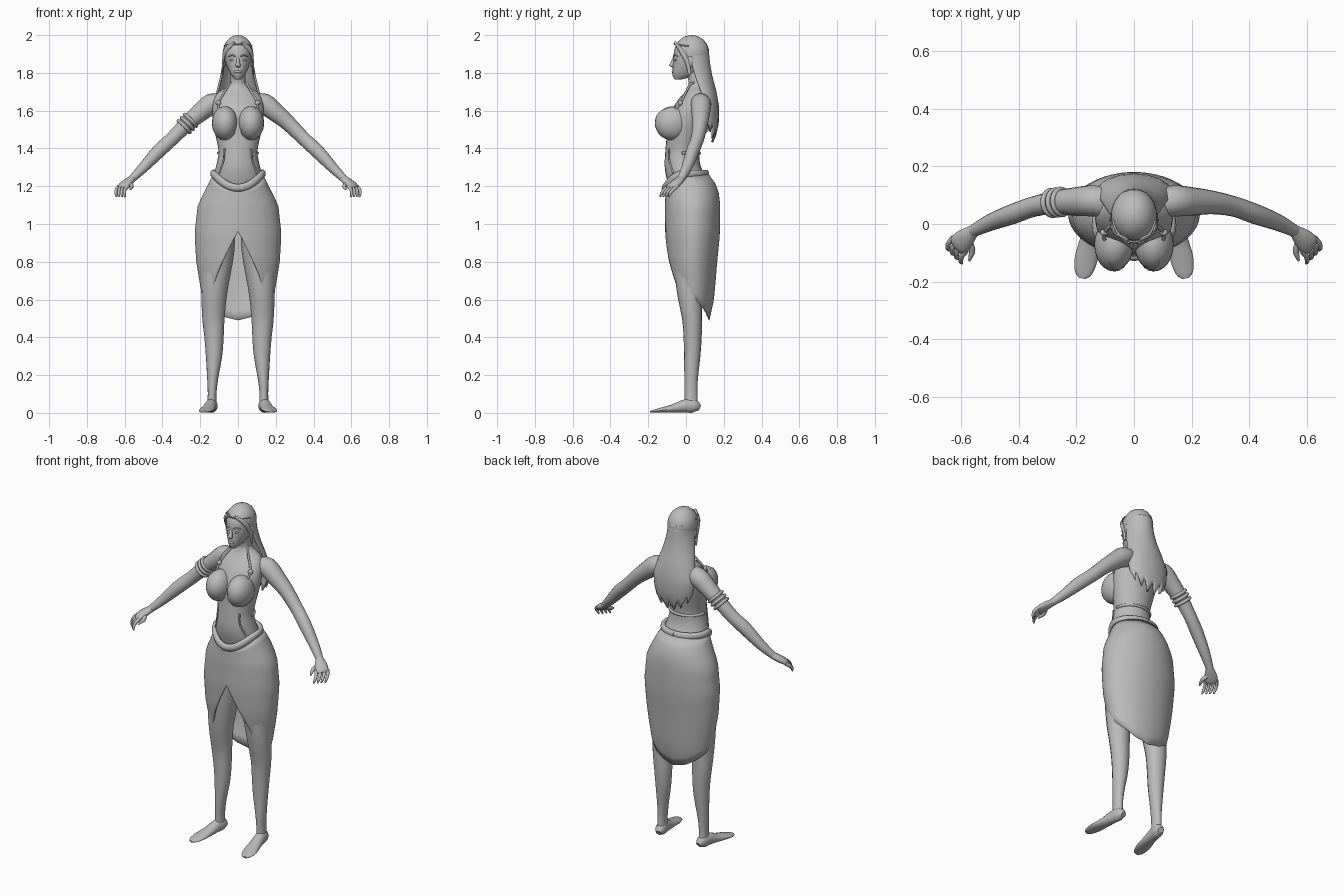
import bpy, bmesh, math
from mathutils import Vector

if "Cube" in bpy.data.objects:
    bpy.data.objects.remove(bpy.data.objects["Cube"])

grey = bpy.data.materials.new("plain_grey")
grey.use_nodes = True
grey.diffuse_color = (0.5, 0.5, 0.5, 1)
grey.node_tree.nodes["Principled BSDF"].inputs["Base Color"].default_value = (0.5, 0.5, 0.5, 1)
parts = []


def finish(name, bm, mirror=False, thickness=0):
    bmesh.ops.recalc_face_normals(bm, faces=bm.faces)
    mesh = bpy.data.meshes.new(name)
    bm.to_mesh(mesh)
    bm.free()
    mesh.materials.append(grey)
    obj = bpy.data.objects.new(name, mesh)
    bpy.context.collection.objects.link(obj)
    if mirror:
        mod = obj.modifiers.new("mirror", 'MIRROR')
        mod.use_mirror_merge = False
    if thickness:
        mod = obj.modifiers.new("thickness", 'SOLIDIFY')
        mod.thickness = thickness
    parts.append(obj)
    return obj


def smooth_path(points, steps):
    """Catmull-Rom resampling of position and both radii."""
    result = []
    last = len(points) - 1
    for i in range(last):
        a, b, c, d = (points[min(max(i + k, 0), last)] for k in (-1, 0, 1, 2))
        for s in range(steps):
            t = s / steps
            result.append([q + t / 2 * (r - p + t * (2*p - 5*q + 4*r - u + t * (3*q - p - 3*r + u)))
                           for p, q, r, u in zip(a, b, c, d)])
    return result + [list(points[-1])]


def sweep(name, points, mirror=False, level=False, sides=16, steps=3):
    """Skin elliptical rings (x, y, z, width, height) along a path."""
    path = smooth_path(points, steps)
    bm = bmesh.new()
    rings = []
    for i, (x, y, z, w, h) in enumerate(path):
        across, upward = Vector((1, 0, 0)), Vector((0, 1, 0))
        if not level:
            ahead = Vector(path[min(i + 1, len(path) - 1)][:3])
            along = (ahead - Vector(path[max(i - 1, 0)][:3])).normalized()
            across = along.cross(Vector((0, 0, 1))).normalized()
            upward = across.cross(along)
        angles = [math.tau * k / sides for k in range(sides)]
        rings.append([bm.verts.new(Vector((x, y, z)) + across * w * math.cos(a) + upward * h * math.sin(a))
                      for a in angles])
    for low, high in zip(rings, rings[1:]):
        for k in range(sides):
            j = (k + 1) % sides
            bm.faces.new((low[k], low[j], high[j], high[k]))
    bm.faces.new(rings[0])
    bm.faces.new(rings[-1])
    return finish(name, bm, mirror)


def cord(name, points, radius, mirror=False, steps=3):
    return sweep(name, [(*p, radius, radius) for p in points], mirror, sides=8, steps=steps)


def ball(name, centre, radii, mirror=False, cut=None):
    bm = bmesh.new()
    bmesh.ops.create_uvsphere(bm, u_segments=24, v_segments=16, radius=1)
    bmesh.ops.scale(bm, vec=radii, verts=bm.verts)
    bmesh.ops.translate(bm, vec=centre, verts=bm.verts)
    if cut:
        bmesh.ops.bisect_plane(bm, geom=bm.verts[:] + bm.edges[:] + bm.faces[:],
                               plane_co=cut[0], plane_no=cut[1], clear_outer=True)
    return finish(name, bm, mirror)


def lookup(table, key):
    """Linear interpolation in rows sorted by their first number."""
    key = min(max(key, table[0][0]), table[-1][0])
    for a, b in zip(table, table[1:]):
        if key <= b[0]:
            t = (key - a[0]) / (b[0] - a[0])
            return [p + t * (q - p) for p, q in zip(a[1:], b[1:])]


def drape(name, degrees, top, bottom, profile, rows, thickness):
    """Hang cloth or hair round a profile of (z, half width, middle y, half depth)."""
    bm = bmesh.new()
    columns = []
    for i, angle in enumerate(degrees):
        a = math.radians(angle)
        column = []
        for r in range(rows + 1):
            z = top(a) + (bottom(i, angle) - top(a)) * r / rows
            w, y, d = lookup(profile, z)
            column.append(bm.verts.new((w * math.sin(a), y - d * math.cos(a), z)))
        columns.append(column)
    for left, right in zip(columns, columns[1:]):
        for r in range(rows):
            bm.faces.new((left[r], right[r], right[r + 1], left[r + 1]))
    bmesh.ops.remove_doubles(bm, verts=bm.verts, dist=0.0001)
    return finish(name, bm, thickness=thickness)


# Torso, neck and head
sweep("torso", [(0, y, z, w, d) for y, z, w, d in (
    (.03, 1, .14, .11), (.035, 1.15, .15, .115), (0, 1.25, .13, .105), (-.018, 1.31, .115, .095),
    (-.02, 1.38, .103, .09), (-.012, 1.45, .115, .092), (0, 1.53, .13, .1), (.018, 1.6, .135, .095),
    (.04, 1.66, .128, .08), (.055, 1.7, .1, .06), (.055, 1.725, .06, .047), (.055, 1.75, .042, .041),
    (.045, 1.8, .04, .042), (.04, 1.85, .04, .04))], level=True, sides=24)
sweep("head", [(0, y, z, w, d) for y, z, w, d in (
    (-.042, 1.765, .014, .018), (-.008, 1.79, .037, .064), (.01, 1.83, .057, .08),
    (.018, 1.88, .069, .085), (.025, 1.93, .068, .084), (.028, 1.97, .05, .058),
    (.028, 1.99, .02, .025))], level=True, sides=24)
sweep("nose", [(0, -.06, 1.885, .007, .008), (0, -.07, 1.855, .01, .012), (0, -.075, 1.84, .014, .014),
               (0, -.066, 1.828, .008, .006)], level=True, sides=8)
ball("lips", (0, -.065, 1.806), (.02, .011, .008))
ball("eye", (.03, -.056, 1.868), (.014, .007, .006), True)
cord("eyebrow", [(.014, -.066, 1.888), (.032, -.059, 1.894), (.05, -.043, 1.887)], .004, True)
ball("ear", (.074, .025, 1.86), (.01, .018, .03), True)

# Hair: cap, long back and face locks
ball("hair_cap", (0, .03, 1.905), (.08, .093, .095), cut=((0, -.06, 1.95), (0, -.15, -.09)))


def hair_tip(i, angle):
    spike = abs(i % 6 - 3) * .02
    return 1.43 + spike + .06 * abs(math.sin(math.radians(angle))) ** 3


drape("long_hair", [90 + 5 * i for i in range(37)], lambda a: 1.93, hair_tip, [
    (1.43, .085, .125, .02), (1.47, .1, .12, .04), (1.54, .125, .11, .065), (1.62, .135, .105, .07),
    (1.7, .115, .08, .082), (1.78, .095, .05, .09), (1.85, .082, .03, .097), (1.93, .075, .03, .09)],
    12, .012)
sweep("face_lock", [(.02, -.058, 1.96, .006, .008), (.066, -.028, 1.92, .008, .014),
                    (.078, .005, 1.86, .006, .012), (.08, .02, 1.79, .004, .008)], True, sides=8)
cord("circlet", [(.075 * math.sin(a), .03 - .092 * math.cos(a), 1.94 + .012 * math.cos(a))
                 for a in (math.radians(d) for d in range(-80, 81, 20))], .004)

# Bust and halter top
ball("bust", (.068, -.072, 1.535), (.066, .089, .088), True)
ball("halter_cup", (.068, -.072, 1.535), (.07, .093, .092), True, ((0, 0, 1.46), (-.16, 0, .1)))
cord("halter_strap", [(.095, -.075, 1.59), (.104, -.03, 1.64), (.062, .008, 1.715), (.042, .035, 1.747),
                      (0, .1, 1.745)], .006, True)
ball("strap_ring", (.104, -.03, 1.64), (.014, .012, .014), True)
cord("bodice_seam", [(.072, -.088, 1.4), (.076, -.09, 1.34), (.1, -.068, 1.27)], .005, True)
cord("back_band", [(.104 * math.sin(a), -.02 - .092 * math.cos(a), 1.375)
                   for a in (math.radians(d) for d in range(90, 271, 15))], .008)

# Arms and hands
sweep("arm", [(.08, .07, 1.64, .05, .045), (.14, .08, 1.635, .054, .056), (.2, .078, 1.59, .05, .049),
              (.27, .075, 1.53, .041, .041), (.35, .06, 1.45, .035, .037), (.42, .035, 1.385, .035, .037),
              (.5, .005, 1.3, .029, .028), (.565, -.028, 1.235, .02, .019)], True)
sweep("palm", [(.555, -.022, 1.243, .02, .019), (.585, -.048, 1.22, .034, .02),
               (.608, -.072, 1.2, .037, .017), (.617, -.08, 1.19, .03, .01)], True)
for finger in range(4):
    o = (finger - 1.5) * .015
    sweep("finger", [(.605 + o, -.07 + o, 1.2, .01, .011), (.621 + o, -.09 + o, 1.182, .009, .01),
                     (.624 + o, -.107 + o, 1.162, .008, .008), (.62 + o, -.114 + o, 1.143, .004, .004)],
          True, sides=8)
sweep("thumb", [(.575, -.055, 1.217, .012, .013), (.562, -.09, 1.2, .011, .011),
                (.567, -.112, 1.19, .008, .008), (.572, -.128, 1.182, .004, .004)], True, sides=8)

# Armband on the right upper arm
axis = Vector((-.7, -.08, -.7)).normalized()
for k in (-1, 0, 1):
    bpy.ops.mesh.primitive_torus_add(
        location=Vector((-.268, .075, 1.532)) + axis * k * .024, major_radius=.044, minor_radius=.009,
        major_segments=24, minor_segments=8, rotation=axis.to_track_quat('Z', 'Y').to_euler())
    band = bpy.context.object
    band.name = "armband"
    band.data.materials.append(grey)
    parts.append(band)

# Legs and bare feet
sweep("leg", [(.09, .03, 1.08, .08, .1), (.11, .025, .85, .09, .092), (.125, .02, .65, .07, .07),
              (.13, .032, .5, .059, .053), (.127, .035, .4, .051, .048), (.127, .033, .3, .043, .043),
              (.134, .027, .18, .029, .036), (.137, .026, .1, .023, .034), (.138, .028, .03, .026, .036)],
      True, level=True)
sweep("foot", [(.132, .07, .024, .016, .016), (.137, .045, .036, .03, .035), (.144, 0, .037, .031, .036),
               (.154, -.06, .025, .035, .024), (.166, -.12, .016, .04, .015), (.176, -.17, .009, .03, .008),
               (.18, -.188, .006, .012, .005)], True)


# Wrapped skirt with a front split and a longer back
def waist(a):
    return 1.262 - .075 * max(0, math.cos(a)) ** 2


def hem(i, angle):
    return lookup([(0, .96), (20, .81), (41, .67), (60, .6), (100, .59), (150, .51), (180, .49)],
                  abs(angle))[0]


drape("skirt", [5 * i for i in range(-36, 37)], waist, hem, [
    (.48, .155, .037, .085), (.6, .186, .04, .108), (.7, .205, .037, .12), (.8, .221, .033, .132),
    (.95, .23, .035, .145), (1.1, .213, .035, .146), (1.16, .184, .033, .142), (1.23, .148, .02, .13),
    (1.28, .125, 0, .105)], 16, .006)

# Rolled belt dipping at the front
turn = [math.radians(d) for d in range(-180, 181, 15)]
sweep("belt", [(.132 * math.sin(a), -.003 - .11 * math.cos(a), waist(a) + .005, .015, .021) for a in turn],
      sides=10, steps=2)

# Smooth shading with sharp edges kept
bpy.ops.object.select_all(action='DESELECT')
for part in parts:
    part.select_set(True)
bpy.context.view_layer.objects.active = parts[0]
bpy.ops.object.shade_smooth_by_angle(angle=math.radians(50))
